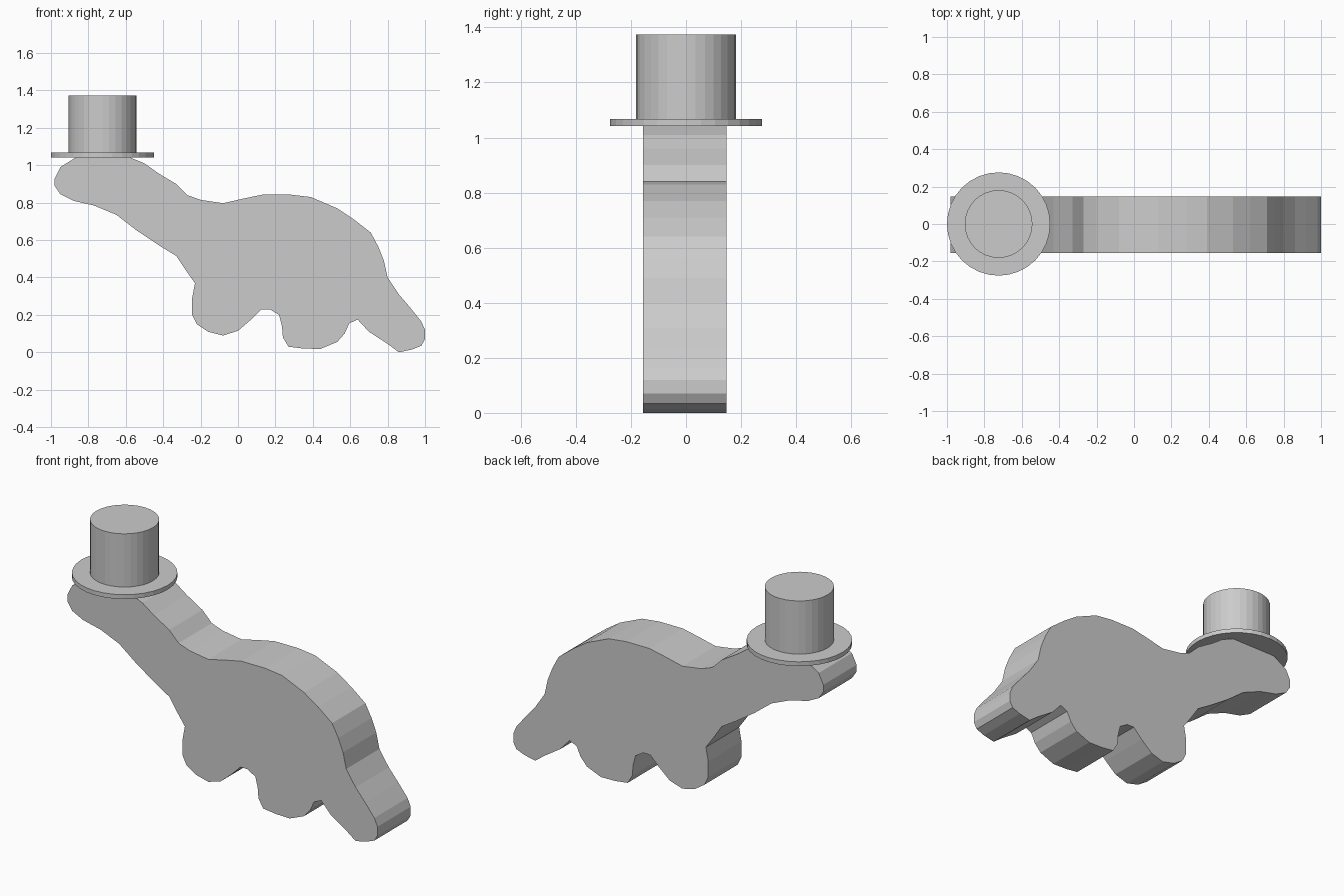
import bpy, bmesh, math
from mathutils import Matrix

grey = bpy.data.materials.new("plain grey")
grey.diffuse_color = (0.6, 0.6, 0.6, 1)


def finish(bm, name):
    bmesh.ops.recalc_face_normals(bm, faces=bm.faces)
    mesh = bpy.data.meshes.new(name)
    bm.to_mesh(mesh)
    bm.free()
    mesh.materials.append(grey)
    obj = bpy.data.objects.new(name, mesh)
    bpy.context.collection.objects.link(obj)
    return obj


def disc(name, radius, z0, z1, sides=32):
    bm = bmesh.new()
    bmesh.ops.create_cone(bm, cap_ends=True, segments=sides, radius1=radius,
                          radius2=radius, depth=z1 - z0,
                          matrix=Matrix.Translation((-0.724, 0, (z0 + z1) / 2)))
    return finish(bm, name)


# Side outline of the long-necked animal (x, z)
outline = [
    # head and underside of neck
    (-0.87, 1.04), (-0.95, 0.99), (-0.98, 0.93), (-0.98, 0.89), (-0.95, 0.845),
    (-0.88, 0.81), (-0.77, 0.785), (-0.65, 0.735), (-0.54, 0.65), (-0.42, 0.57),
    (-0.33, 0.515), (-0.28, 0.44), (-0.23, 0.37),
    # front leg
    (-0.245, 0.29), (-0.245, 0.20), (-0.22, 0.15), (-0.16, 0.11), (-0.08, 0.09),
    (0.0, 0.115), (0.07, 0.175), (0.125, 0.23), (0.17, 0.23), (0.22, 0.20),
    # back leg
    (0.235, 0.14), (0.24, 0.08), (0.27, 0.03), (0.35, 0.02), (0.44, 0.018),
    (0.53, 0.055), (0.57, 0.10), (0.595, 0.155), (0.64, 0.175), (0.70, 0.11),
    # tail
    (0.80, 0.045), (0.86, 0.0), (0.93, 0.015), (0.98, 0.035), (1.0, 0.07),
    (1.0, 0.12), (0.98, 0.165), (0.92, 0.24), (0.86, 0.31), (0.80, 0.40),
    # back and top of neck
    (0.78, 0.49), (0.75, 0.565), (0.71, 0.64), (0.62, 0.71), (0.53, 0.77),
    (0.39, 0.83), (0.28, 0.843), (0.13, 0.843), (0.02, 0.82), (-0.08, 0.797),
    (-0.20, 0.815), (-0.27, 0.84), (-0.33, 0.90), (-0.43, 0.96), (-0.50, 1.01),
    (-0.58, 1.043), (-0.72, 1.06),
]

# Body: outline extruded through its thickness
bm = bmesh.new()
face = bm.faces.new([bm.verts.new((x, -0.156, z)) for x, z in outline])
new = bmesh.ops.extrude_face_region(bm, geom=[face], use_keep_orig=True)["geom"]
bmesh.ops.translate(bm, vec=(0, 0.303, 0),
                    verts=[v for v in new if isinstance(v, bmesh.types.BMVert)])
finish(bm, "body")

# Top hat
disc("hat_brim", 0.276, 1.042, 1.067)
disc("hat_crown", 0.181, 1.055, 1.374)
